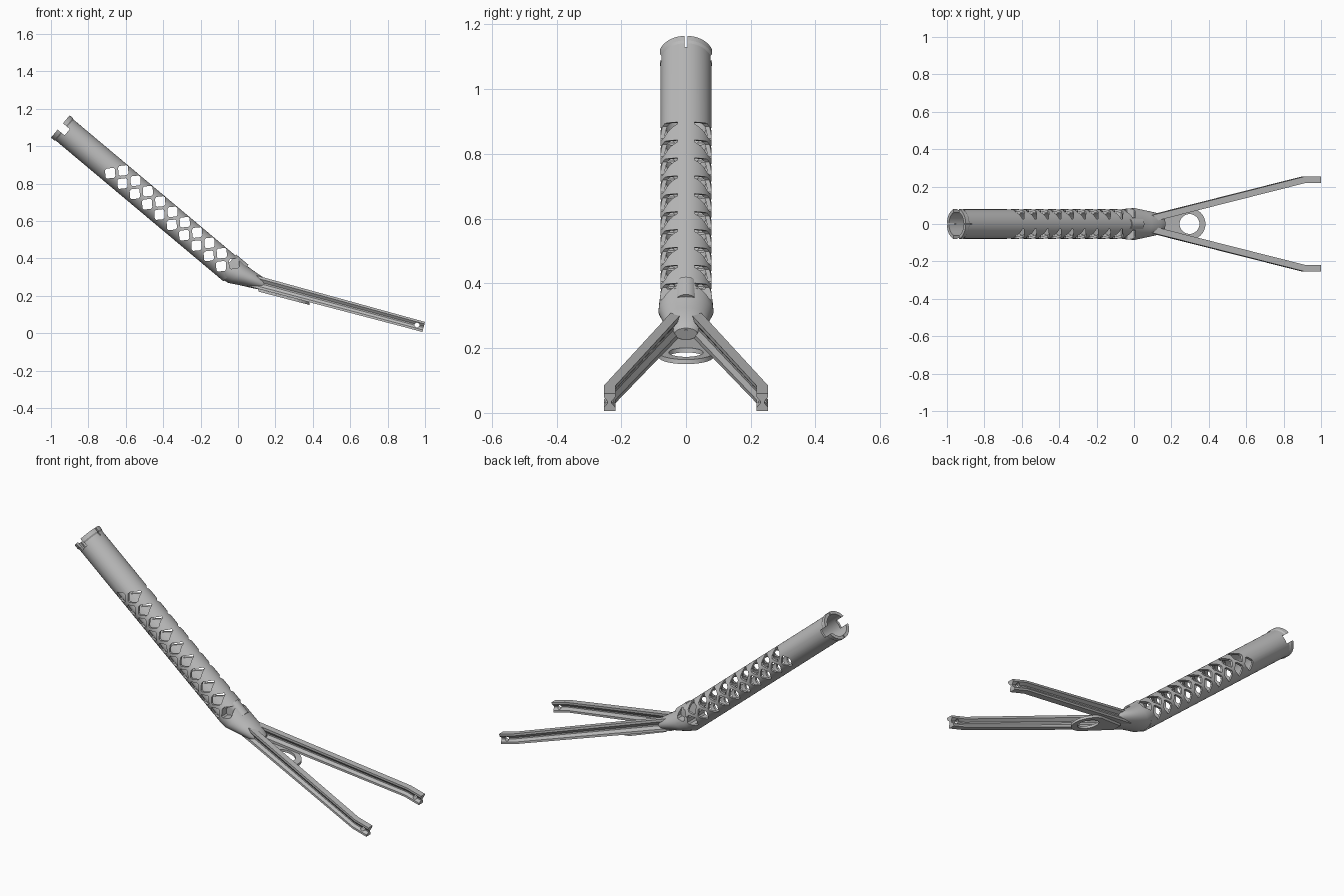
import bpy, bmesh
from math import sin, cos, pi, radians
from mathutils import Matrix, Vector

old = bpy.data.objects.get("Cube")
if old:
    bpy.data.objects.remove(old, do_unlink=True)

grey = bpy.data.materials.new("plain_grey")
grey.use_nodes = True
COLOR = (0.5, 0.5, 0.5, 1)
grey.diffuse_color = COLOR
grey.node_tree.nodes["Principled BSDF"].inputs["Base Color"].default_value = COLOR

# Tube frame: local x runs down the tube, local z is its upper side
TUBE = Matrix.Translation((-0.95, 0, 1.105)) @ Matrix.Rotation(radians(40), 4, "Y")
FLAT = 0.93


def make(name, bm, matrix=Matrix()):
    bmesh.ops.transform(bm, matrix=matrix, verts=bm.verts)
    bmesh.ops.recalc_face_normals(bm, faces=bm.faces)
    mesh = bpy.data.meshes.new(name)
    bm.to_mesh(mesh)
    bm.free()
    mesh.materials.append(grey)
    obj = bpy.data.objects.new(name, mesh)
    bpy.context.collection.objects.link(obj)
    return obj


def loft(bm, rings, loop=False):
    """Skin a list of point rings, capped or closed into a loop."""
    rows = [[bm.verts.new(p) for p in ring] for ring in rings]
    pairs = list(zip(rows, rows[1:] + rows[:1])) if loop else list(zip(rows, rows[1:]))
    for a, b in pairs:
        for i in range(len(a)):
            j = (i + 1) % len(a)
            bm.faces.new((a[i], a[j], b[j], b[i]))
    if not loop:
        bm.faces.new(rows[0])
        bm.faces.new(rows[-1])


def prism(name, outline, axis, lo, hi, matrix=Matrix()):
    """Extrude a 2D outline along axis 0, 1 or 2."""
    def put(p, h):
        q = list(p)
        q.insert(axis, h)
        return q
    bm = bmesh.new()
    loft(bm, [[put(p, h) for p in outline] for h in (lo, hi)])
    return make(name, bm, matrix)


def circle(cx, cy, r, n=32):
    return [(cx + r * cos(2 * pi * i / n), cy + r * sin(2 * pi * i / n)) for i in range(n)]


def arch(half, bottom, top, n=12):
    arc = [(half * cos(pi * i / n), top - half + half * sin(pi * i / n)) for i in range(n + 1)]
    return [(half, bottom)] + arc + [(-half, bottom)]


def activate(obj):
    bpy.ops.object.select_all(action="DESELECT")
    obj.select_set(True)
    bpy.context.view_layer.objects.active = obj


def cut(obj, cutter):
    cutter.hide_render = True
    mod = obj.modifiers.new("cut", "BOOLEAN")
    mod.operation = "DIFFERENCE"
    mod.solver = "EXACT"
    mod.object = cutter
    activate(obj)
    bpy.ops.object.modifier_apply(modifier=mod.name)


def drop(*cutters):
    for c in cutters:
        bpy.data.objects.remove(c, do_unlink=True)


# Hollow tube with a lip at its open end
profile = [(0, .066), (0, .084), (.022, .084), (.03, .079), (1.2, .079), (1.2, .066)]
bm = bmesh.new()
loft(bm, [[(t, y * r, z * r * FLAT) for y, z in circle(0, 0, 1, 64)] for t, r in profile], True)
tube = make("tube", bm, TUBE)

# Hub blending the tube into the arms: bottom point, top point, half width
sections = [
    ((-.109, .310), (-.018, .419), .079), ((-.080, .284), (.012, .392), .083),
    ((-.050, .268), (.050, .358), .085), ((.010, .256), (.095, .325), .074),
    ((.090, .238), (.145, .292), .060), ((.148, .226), (.168, .262), .035)]
bm = bmesh.new()
rings = []
for (bx, bz), (tx, tz), w in sections:
    mid, up = Vector((bx + tx, 0, bz + tz)) / 2, Vector((tx - bx, 0, tz - bz)) / 2
    rings.append([mid + up * z + Vector((0, w * y, 0)) for y, z in circle(0, 0, 1, 48)])
loft(bm, rings)
hub = make("hub", bm)

# Two staggered rows of diamond openings through both sides
bm = bmesh.new()
for start, height in ((.365, -.020), (.409, .036)):
    for k in range(10):
        c = Vector((start + k * .086, 0, height))
        diamond = [(.031, .006), (.005, .033), (-.005, .033), (-.031, .006),
                   (-.031, -.006), (-.005, -.033), (.005, -.033), (.031, -.006)]
        loft(bm, [[c + Vector((x, s, z)) for x, z in diamond] for s in (-.2, .2)])
diamonds = make("diamond_cutter", bm, TUBE)
cut(tube, diamonds)
cut(hub, diamonds)

# Wide side notches and thin slits in the open end
for half_y, half_z in ((.2, .022), (.004, .2)):
    box = [(half_y, half_z), (-half_y, half_z), (-half_y, -half_z), (half_y, -half_z)]
    notch = prism("notch_cutter", box, 0, -.05, .048, TUBE)
    cut(tube, notch)
    drop(notch)

# Arched socket on the upper side of the hub
socket = prism("socket_rim", arch(.036, 0, .080), 0, 1.16, 1.245, TUBE)
recess = prism("recess_cutter", arch(.021, .02, .066), 0, 1.185, 1.40, TUBE)
for part in (socket, hub, tube):
    cut(part, recess)
drop(recess, diamonds)
parts = [tube, hub, socket]

# Grooved arms, mirrored left and right
half = [(1, 1), (1, .6), (.35, .12), (.35, -.12), (1, -.6), (1, -1)]
section = half + [(-w, h) for w, h in reversed(half)]
lean = Vector((.26, 0, .966))
path = [((.06, .022, .284), .034), ((.15, .045, .260), .033),
        ((.905, .236, .057), .028), ((.993, .236, .033), .028)]
for side, name in ((1, "left_arm"), (-1, "right_arm")):
    bm = bmesh.new()
    loft(bm, [[Vector((x, side * y + w * .018, z)) + lean * h * tall for w, h in section]
              for (x, y, z), tall in path])
    arm = make(name, bm)
    hole = prism("pin_cutter", circle(.957, .043, .013, 20), 1, -.4, .4)
    cut(arm, hole)
    drop(hole)
    parts.append(arm)

# Ring gusset lying along the underside of the arms
arc = [(.297 + .085 * cos(a), .085 * sin(a))
       for a in (radians(-100 + 200 * i / 32) for i in range(33))]
slope = Matrix.Identity(4)
slope[2][0] = -.262
slope[2][3] = .180 + .262 * .297
gusset = prism("ring_gusset", [(.11, .025), (.11, -.025)] + arc, 2, -.007, .007, slope)
hole = prism("ring_cutter", circle(.297, 0, .053, 40), 2, -.1, .1, slope)
cut(gusset, hole)
drop(hole)
parts.append(gusset)

for part in parts:
    activate(part)
    bpy.ops.object.shade_smooth_by_angle(angle=radians(30))
